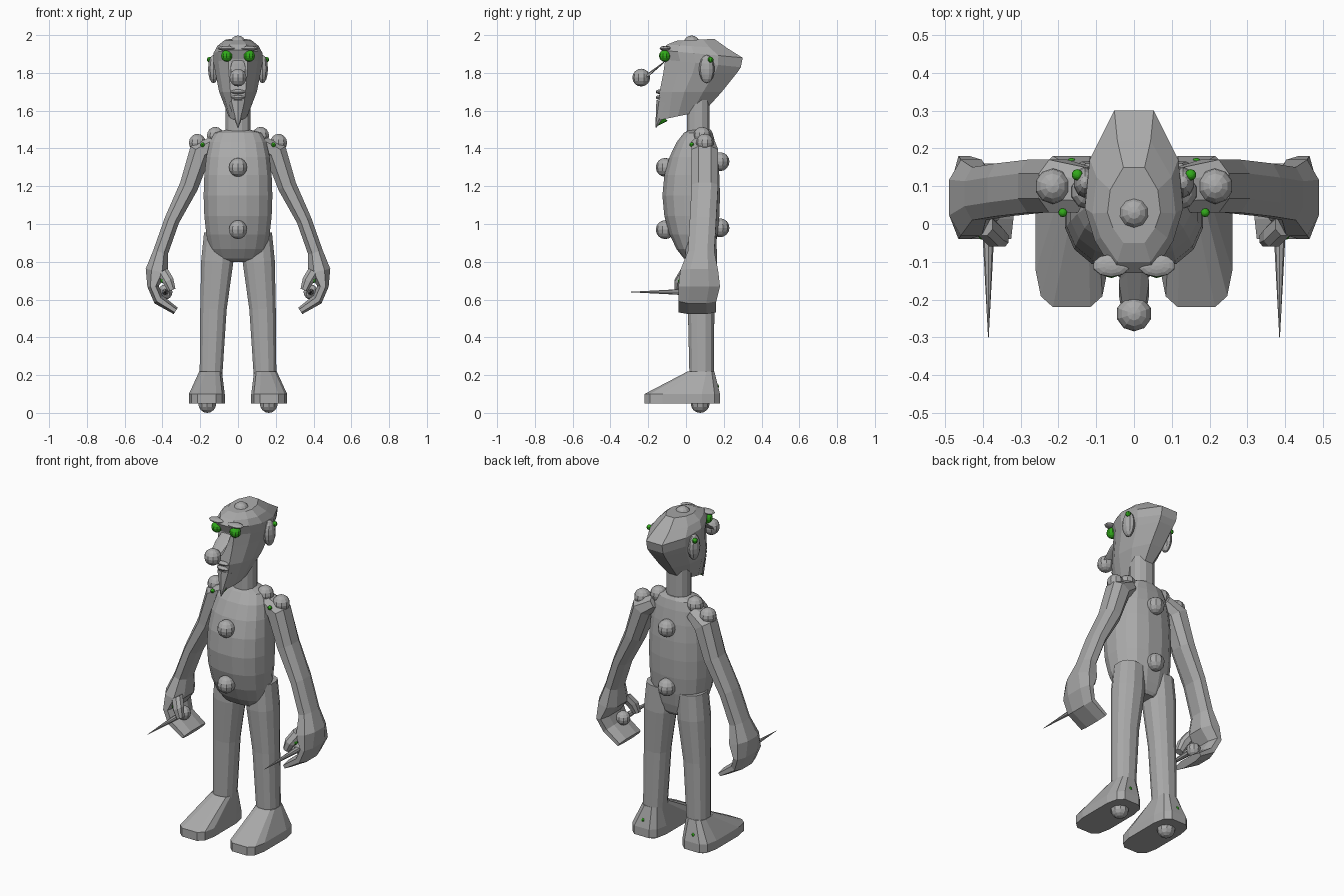
import bpy, bmesh, math
from mathutils import Matrix, Vector

cube = bpy.data.objects.get("Cube")
if cube:
    bpy.data.objects.remove(cube)


def material(name, red, green, blue):
    mat = bpy.data.materials.new(name)
    mat.use_nodes = True
    mat.diffuse_color = (red, green, blue, 1)
    shader = mat.node_tree.nodes["Principled BSDF"]
    shader.inputs["Base Color"].default_value = mat.diffuse_color
    return mat


GREY = material("clay grey", .4, .4, .4)
GREEN = material("bright green", .03, .4, .01)


def finish(name, bm, mat):
    bmesh.ops.recalc_face_normals(bm, faces=bm.faces)
    mesh = bpy.data.meshes.new(name)
    bm.to_mesh(mesh)
    bm.free()
    mesh.materials.append(mat)
    part = bpy.data.objects.new(name, mesh)
    bpy.context.collection.objects.link(part)
    return part


def pair(part):
    """Turn a part on the left into a left and right pair."""
    name = part.name
    part.name = "left_" + name
    twin = part.copy()
    twin.name = "right_" + name
    twin.data = part.data.copy()
    twin.data.transform(Matrix.Diagonal((-1, 1, 1, 1)))
    twin.data.flip_normals()
    bpy.context.collection.objects.link(twin)


def loft(name, rings):
    """Skin a list of equal-length point rings and cap both ends."""
    bm = bmesh.new()
    loops = [[bm.verts.new(point) for point in ring] for ring in rings]
    for lower, upper in zip(loops, loops[1:]):
        for i in range(len(lower)):
            bm.faces.new((lower[i - 1], lower[i], upper[i], upper[i - 1]))
    bm.faces.new(loops[0])
    bm.faces.new(loops[-1])
    return finish(name, bm, GREY)


def oval(centre, across, along, sides=12, power=.85):
    """Rounded ring that exactly fills its two half axes."""
    ring = []
    for i in range(sides):
        angle = math.tau * (i + .5) / sides
        weights = [math.copysign(abs(c / math.cos(math.pi / sides)) ** power, c)
                   for c in (math.cos(angle), math.sin(angle))]
        ring.append(Vector(centre) + Vector(across) * weights[0] + Vector(along) * weights[1])
    return ring


def flat_oval(x, y, z, width, depth, sides=12, power=.85):
    return oval((x, y, z), (width, 0, 0), (0, depth, 0), sides, power)


def tube(name, path, sides=8):
    """Sweep along (x, y, z, half thickness, half depth); depth runs along y."""
    rings = []
    for i, (x, y, z, thick, depth) in enumerate(path):
        before, after = path[max(i - 1, 0)], path[min(i + 1, len(path) - 1)]
        way = Vector((after[0] - before[0], 0, after[2] - before[2])).normalized()
        rings.append(oval((x, y, z), (way.z * thick, 0, -way.x * thick), (0, depth, 0), sides))
    return loft(name, rings)


def ball(name, x, y, z, radius=.047, mat=GREY, stretch=(1, 1, 1)):
    bm = bmesh.new()
    bmesh.ops.create_uvsphere(bm, u_segments=10, v_segments=8, radius=radius)
    bmesh.ops.scale(bm, verts=bm.verts, vec=stretch)
    bmesh.ops.translate(bm, verts=bm.verts, vec=(x, y, z))
    return finish(name, bm, mat)


def cone(name, base, tip, radius, mat=GREY):
    base, tip = Vector(base), Vector(tip)
    axis = tip - base
    bm = bmesh.new()
    bmesh.ops.create_cone(bm, segments=8, cap_ends=True, radius1=radius,
                          radius2=radius / 20, depth=axis.length)
    bm.transform(axis.to_track_quat('Z', 'Y').to_matrix().to_4x4())
    bmesh.ops.translate(bm, verts=bm.verts, vec=(base + tip) / 2)
    return finish(name, bm, mat)


# Torso swelling from hips to chest and closing at the neck
rings = []
for i in range(11):
    t = (1 - math.cos(math.pi * i / 10)) / 2
    swell = max(math.sin(math.pi * t), 0)
    front = .02 - .145 * swell ** .6
    back = .13 + .05 * swell ** .6
    width = .06 + .122 * swell ** .25
    rings.append(flat_oval(0, (front + back) / 2, .8 + .7 * t, width, (back - front) / 2, 16))
loft("torso", rings)
loft("neck", [flat_oval(0, .065, z, .065, .06) for z in (1.45, 1.7)])

# Head with a flat face and a jutting back: (front z, back z, front y, back y, half width)
HALF = [(.4, 0), (.8, .2), (1, .4), (.9, .7), (.4, 1)]
OUTLINE = HALF + [(-u, v) for u, v in reversed(HALF)]
HEAD = [(1.55, 1.6, -.14, .1, .05), (1.7, 1.7, -.14, .19, .1), (1.8, 1.8, -.12, .27, .12),
        (1.87, 1.83, -.11, .29, .13), (1.92, 1.88, -.13, .3, .13),
        (1.95, 1.93, -.1, .22, .11), (1.97, 1.98, -.05, .15, .07)]
loft("head", [[(u * width, front + (back - front) * v, low + (high - low) * v) for u, v in OUTLINE]
              for low, high, front, back, width in HEAD])
ball("crown_ball", 0, .03, 1.955, .043)

# Nose, lips and pointed beard
loft("nose", [oval((0, y, z), (width, 0, 0), (0, width, width), 8)
              for y, z, width in ((-.1, 1.87, .025), (-.17, 1.81, .04), (-.23, 1.77, .03))])
ball("nose_ball", 0, -.237, 1.775)
for name, z in ("upper_lip", 1.7), ("lower_lip", 1.67):
    ball(name, 0, -.14, z, .04, stretch=(1, .5, .3))
cone("beard", (0, -.11, 1.64), (0, -.16, 1.51), .05)
cone("beard_gem", (0, -.11, 1.56), (0, -.15, 1.52), .02, GREEN)

# Ornaments down the front and back
for name, y, z in (("chest_ball", -.11, 1.3), ("belly_ball", -.11, .97),
                   ("upper_back_ball", .18, 1.33), ("lower_back_ball", .18, .98)):
    ball(name, 0, y, z, .05)

# Eyes, brows and ears
pair(ball("eye", .06, -.112, 1.89, .031, GREEN))
pair(ball("brow", .06, -.11, 1.93, .05, stretch=(1, .6, .25)))
pair(ball("ear", .13, .11, 1.82, .075, stretch=(.4, .55, 1)))
pair(ball("ear_stud", .15, .13, 1.87, .015, GREEN))

# Arm running down into a cupped palm and fingers
pair(tube("arm", [(.12, .09, 1.43, .04, .06), (.2, .1, 1.38, .06, .07), (.26, .1, 1.2, .05, .07),
                  (.35, .09, 1.02, .04, .07), (.41, .08, .85, .04, .07), (.43, .07, .75, .06, .1),
                  (.45, .07, .67, .03, .11), (.42, .06, .6, .03, .1), (.33, .06, .54, .02, .1)]))
pair(tube("thumb", [(.4, 0, .75, .03, .03), (.37, -.03, .7, .03, .03), (.35, -.04, .65, .02, .02)]))

# Held spike with a round pommel
pair(ball("pommel", .385, .04, .64, .04))
pair(cone("spike", (.385, .02, .64), (.385, -.3, .64), .018))

# Shoulder ornaments
pair(ball("outer_shoulder_ball", .215, .1, 1.43))
pair(ball("inner_shoulder_ball", .12, .085, 1.467))

# Leg, foot and heel ball
pair(tube("leg", [(.1, .08, .95, .08, .08), (.11, .08, .8, .085, .085),
                  (.13, .08, .55, .07, .07), (.143, .083, .2, .06, .065)], 12))
pair(loft("foot", [flat_oval(.165, -.02, z, .095, .2, power=.5) for z in (.05, .1)]
          + [flat_oval(.145, .08, .22, .06, .07, power=.7)]))
pair(ball("sole_ball", .163, .075, .05, .05))

# Small green flecks on the limbs
for name, x, y, z in (("shoulder_fleck", .188, .03, 1.42), ("hand_fleck", .4, -.03, .7),
                      ("heel_fleck", .165, .163, .14)):
    pair(ball(name, x, y, z, .012, GREEN))
